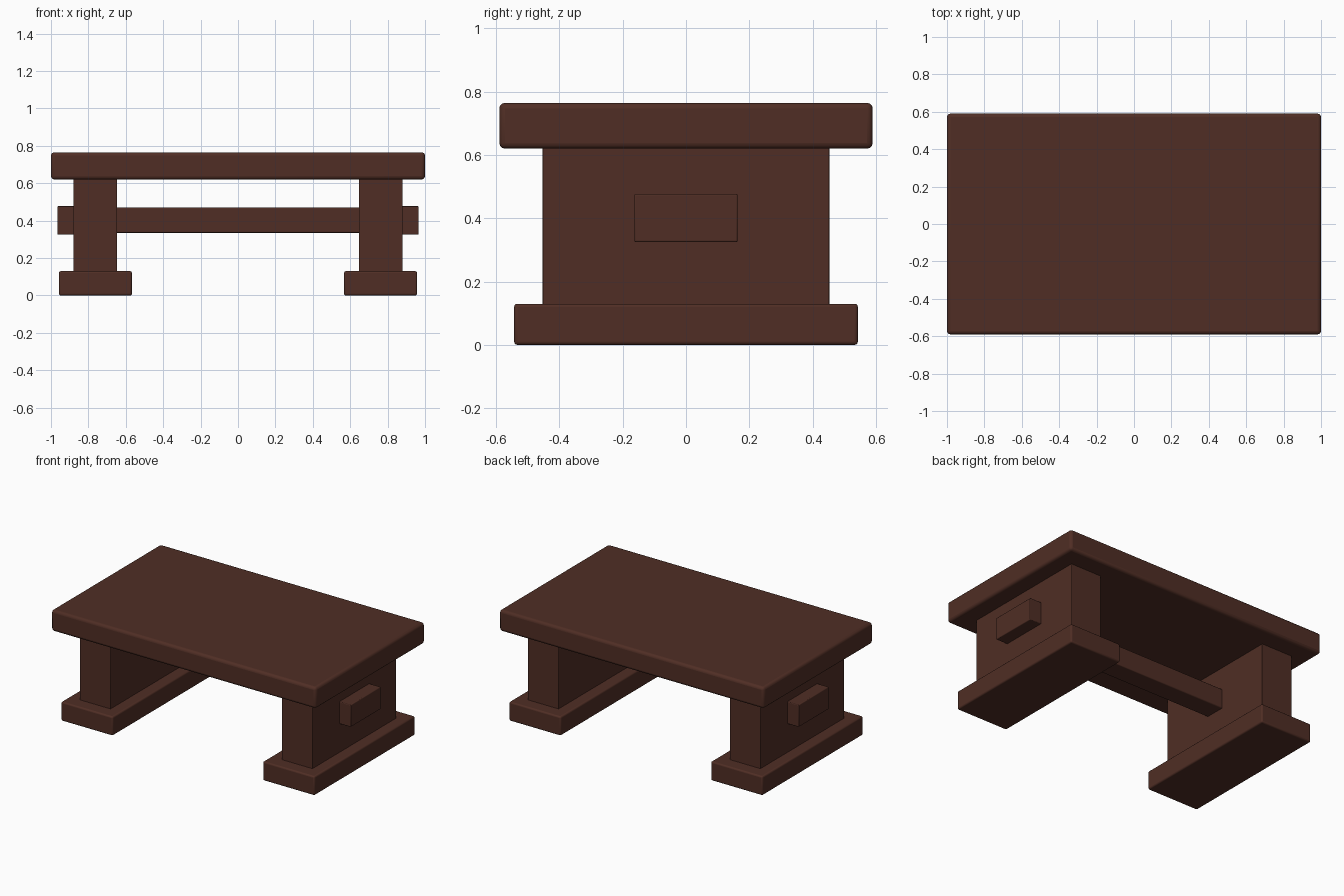
import bpy
import bmesh
from mathutils import Vector

cube = bpy.data.objects.get("Cube")
if cube:
    bpy.data.objects.remove(cube, do_unlink=True)

# Dark stained wood
wood = bpy.data.materials.new("dark_brown_wood")
wood.use_nodes = True
color = (0.080, 0.027, 0.018, 1)
wood.diffuse_color = color
shader = next(n for n in wood.node_tree.nodes if n.type == 'BSDF_PRINCIPLED')
shader.inputs["Base Color"].default_value = color
shader.inputs["Roughness"].default_value = 0.7


def board(name, low, high, rounding):
    """A beam spanning two opposite corners, with softened edges."""
    low, high = Vector(low), Vector(high)
    mesh = bpy.data.meshes.new(name)
    bm = bmesh.new()
    bmesh.ops.create_cube(bm, size=1)
    bmesh.ops.scale(bm, vec=high - low, verts=bm.verts)
    bm.to_mesh(mesh)
    bm.free()
    mesh.materials.append(wood)
    obj = bpy.data.objects.new(name, mesh)
    obj.location = (low + high) / 2
    bpy.context.collection.objects.link(obj)
    bevel = obj.modifiers.new("soft_edges", 'BEVEL')
    bevel.width = rounding
    bevel.segments = 3
    bpy.ops.object.select_all(action='DESELECT')
    obj.select_set(True)
    bpy.context.view_layer.objects.active = obj
    bpy.ops.object.shade_smooth_by_angle()
    return obj


# Thick top
board("table_top", (-1, -0.59, 0.62), (1, 0.59, 0.765), 0.018)

# Long beam joining the two legs
board("stretcher", (-0.70, -0.07, 0.335), (0.70, 0.07, 0.47), 0.006)

# Slab leg, foot and protruding tenon at each end
for side, s in (("left", 1), ("right", -1)):
    def end_board(part, inner, outer, half_depth, bottom, top, rounding):
        x0, x1 = sorted((s * inner, s * outer))
        board(f"{side}_{part}", (x0, -half_depth, bottom),
              (x1, half_depth, top), rounding)

    end_board("foot", 0.567, 0.958, 0.543, 0, 0.13, 0.01)
    end_board("leg", 0.646, 0.88, 0.453, 0.12, 0.63, 0.004)
    end_board("tenon", 0.85, 0.966, 0.163, 0.325, 0.477, 0.005)
